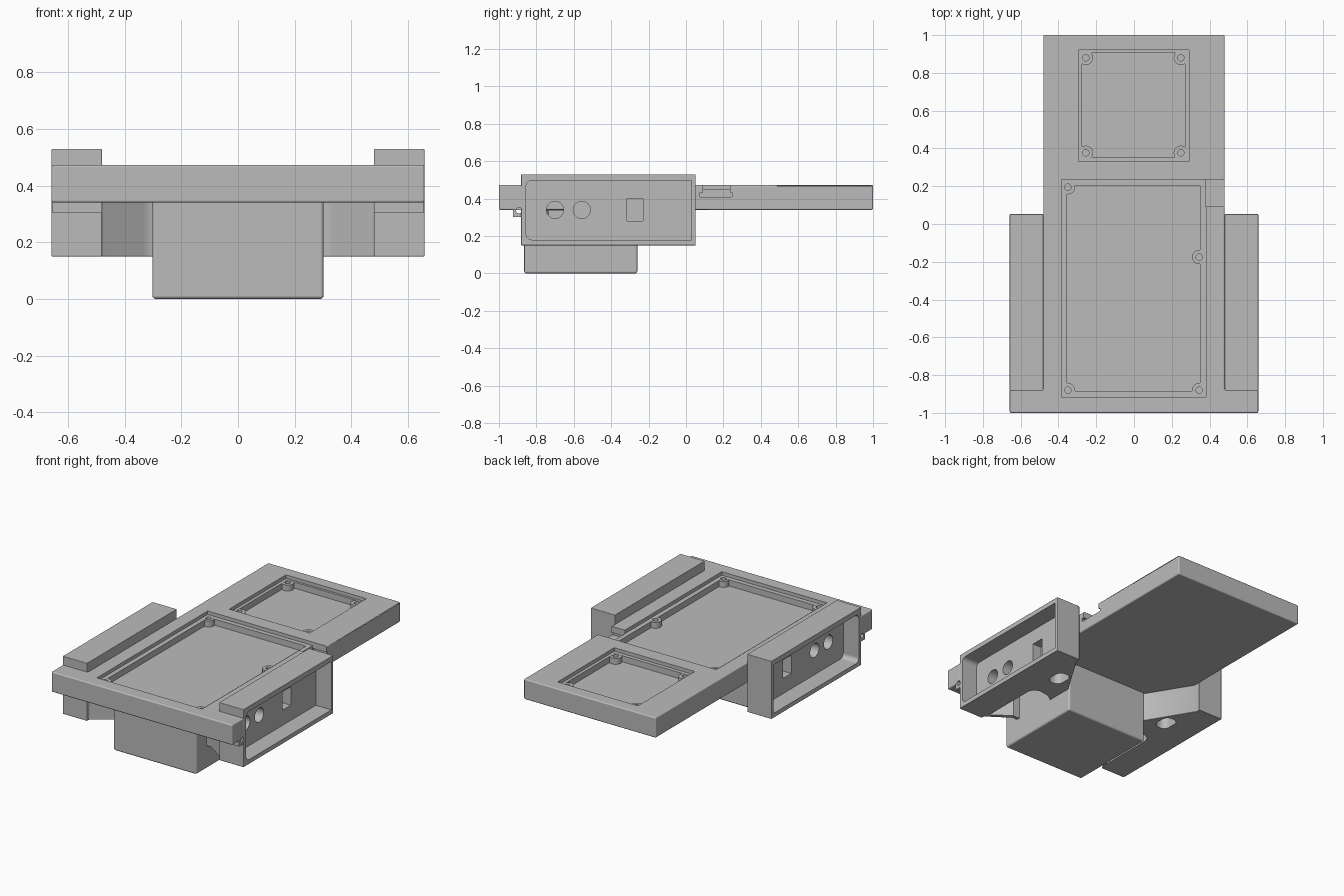
import bpy, bmesh, math
from mathutils import Vector

if "Cube" in bpy.data.objects:
    bpy.data.objects.remove(bpy.data.objects["Cube"])

grey = bpy.data.materials.new("plain_grey")
grey.diffuse_color = (0.5, 0.5, 0.5, 1)
grey.use_nodes = True
grey.node_tree.nodes["Principled BSDF"].inputs["Base Color"].default_value = grey.diffuse_color


def prism(name, pts, lo, hi, axis='z'):
    """Extrude a flat outline: (x, y) along z, or (y, z) along x."""
    bm = bmesh.new()
    place = (lambda p, h: (p[0], p[1], h)) if axis == 'z' else (lambda p, h: (h, p[0], p[1]))
    face = bm.faces.new([bm.verts.new(place(p, lo)) for p in pts])
    ext = bmesh.ops.extrude_face_region(bm, geom=[face])['geom']
    move = Vector((0, 0, hi - lo)) if axis == 'z' else Vector((hi - lo, 0, 0))
    bmesh.ops.translate(bm, vec=move, verts=[g for g in ext if isinstance(g, bmesh.types.BMVert)])
    bmesh.ops.recalc_face_normals(bm, faces=bm.faces)
    me = bpy.data.meshes.new(name)
    bm.to_mesh(me)
    bm.free()
    me.materials.append(grey)
    ob = bpy.data.objects.new(name, me)
    bpy.context.collection.objects.link(ob)
    return ob


def rect(a0, b0, a1, b1):
    return [(a0, b0), (a1, b0), (a1, b1), (a0, b1)]


def round_rect(a0, b0, a1, b1, r):
    pts = []
    corners = [(a1 - r, b1 - r), (a0 + r, b1 - r), (a0 + r, b0 + r), (a1 - r, b0 + r)]
    for k, (a, b) in enumerate(corners):
        for i in range(6):
            t = math.pi / 2 * (k + i / 5)
            pts.append((a + r * math.cos(t), b + r * math.sin(t)))
    return pts


def circle(a, b, r, n=24):
    return [(a + r * math.cos(2 * math.pi * i / n), b + r * math.sin(2 * math.pi * i / n))
            for i in range(n)]


def apply(ob, mod):
    bpy.ops.object.select_all(action='DESELECT')
    bpy.context.view_layer.objects.active = ob
    ob.select_set(True)
    bpy.ops.object.modifier_apply(modifier=mod.name)


def combine(ob, tool, op='DIFFERENCE'):
    mod = ob.modifiers.new("combine", 'BOOLEAN')
    mod.operation, mod.object, mod.solver = op, tool, 'EXACT'
    apply(ob, mod)
    bpy.data.objects.remove(tool)


def cut(ob, pts, lo, hi, axis='z'):
    combine(ob, prism("cutter", pts, lo, hi, axis))


def add(ob, pts, lo, hi, axis='z'):
    combine(ob, prism("addition", pts, lo, hi, axis), 'UNION')


def soften(ob, width):
    mod = ob.modifiers.new("soften", 'BEVEL')
    mod.width, mod.segments, mod.limit_method = width, 3, 'ANGLE'
    mod.angle_limit = math.radians(50)
    apply(ob, mod)


def finish(ob):
    bpy.ops.object.select_all(action='DESELECT')
    bpy.context.view_layer.objects.active = ob
    ob.select_set(True)
    bpy.ops.object.shade_smooth_by_angle(angle=math.radians(35))
    mod = ob.modifiers.new("even_shading", 'WEIGHTED_NORMAL')
    mod.keep_sharp, mod.weight = True, 100


# Deck plate with the wide front bar
half = [(0.658, -1), (0.658, -0.875), (0.48, -0.875), (0.48, 1)]
deck = prism("deck", half + [(-x, y) for x, y in reversed(half)], 0.34, 0.473)
soften(deck, 0.008)

# Hinge tabs below the ends of the front bar
for s in (-1, 1):
    x0, x1 = sorted((s * 0.48, s * 0.655))
    add(deck, rect(x0, -0.925, x1, -0.876), 0.303, 0.36)
    x0, x1 = sorted((s * 0.46, s * 0.70))
    cut(deck, circle(-0.893, 0.337, 0.016), x0, x1, 'x')

# Stepped pockets: ledge around the rim, deeper floor, screw bosses
LEDGE, FLOOR = 0.45, 0.41
pockets = [
    (rect(-0.385, -0.915, 0.38, 0.235), rect(-0.355, -0.885, 0.35, 0.205),
     [(-0.35, 0.195), (-0.35, -0.88), (0.345, -0.88), (0.345, -0.175)]),
    (rect(-0.295, 0.33, 0.29, 0.92), rect(-0.275, 0.355, 0.27, 0.905),
     [(-0.255, 0.88), (0.248, 0.88), (-0.255, 0.377), (0.248, 0.377)]),
]
for outer, inner, screws in pockets:
    cut(deck, outer, LEDGE, 0.6)
    cut(deck, inner, FLOOR, 0.6)
    for x, y in screws:
        add(deck, circle(x, y, 0.038), FLOOR - 0.01, LEDGE - 0.001)
    for x, y in screws:
        cut(deck, circle(x, y, 0.017, 16), FLOOR + 0.005, 0.6)

# Undercut cable notch in the right edge, open to the big pocket
cut(deck, rect(0.379, 0.092, 0.52, 0.234), 0.41, 0.6)
cut(deck, rect(0.381, 0.075, 0.52, 0.245), 0.41, 0.432)
finish(deck)

# Box under the deck
under_box = prism("under_box", rect(-0.302, -0.865, 0.302, -0.26), 0, 0.352)
soften(under_box, 0.012)
finish(under_box)

# Side housing with a bracket that slants in to the box at both ends
side = prism("side_housings", rect(0.48, -0.882, 0.658, 0.052), 0.15, 0.53)
add(side, [(0.55, 0.025), (0.48, 0.025), (0.30, -0.27), (0.28, -0.32), (0.28, -0.76),
           (0.335, -0.76), (0.48, -0.86), (0.55, -0.86)], 0.15, 0.35)
soften(side, 0.01)

# Recess in the outer face, rounded at the front end only
cut(side, round_rect(-0.855, 0.18, 0.03, 0.497, 0.03), 0.545, 0.75, 'x')
cut(side, rect(-0.30, 0.18, 0.03, 0.497), 0.545, 0.75, 'x')

# Cavity in the underside, between housing and box
cut(side, [(0.47, -0.82), (0.35, -0.735), (0.27, -0.735), (0.27, -0.46), (0.35, -0.41),
           (0.42, -0.40), (0.455, -0.415), (0.47, -0.45)], 0.10, 0.338)

# Port holes in the housing's inner wall
cut(side, circle(-0.70, 0.34, 0.046, 32), 0.46, 0.60, 'x')
cut(side, circle(-0.557, 0.34, 0.046, 32), 0.481, 0.60, 'x')
cut(side, rect(-0.315, 0.28, -0.23, 0.40), 0.481, 0.60, 'x')

# Cable hole in the underside of the bracket
cut(side, round_rect(0.38, -0.27, 0.475, -0.14, 0.04), 0.10, 0.335)

mirror = side.modifiers.new("mirror", 'MIRROR')
mirror.use_mirror_merge = False
apply(side, mirror)
finish(side)
